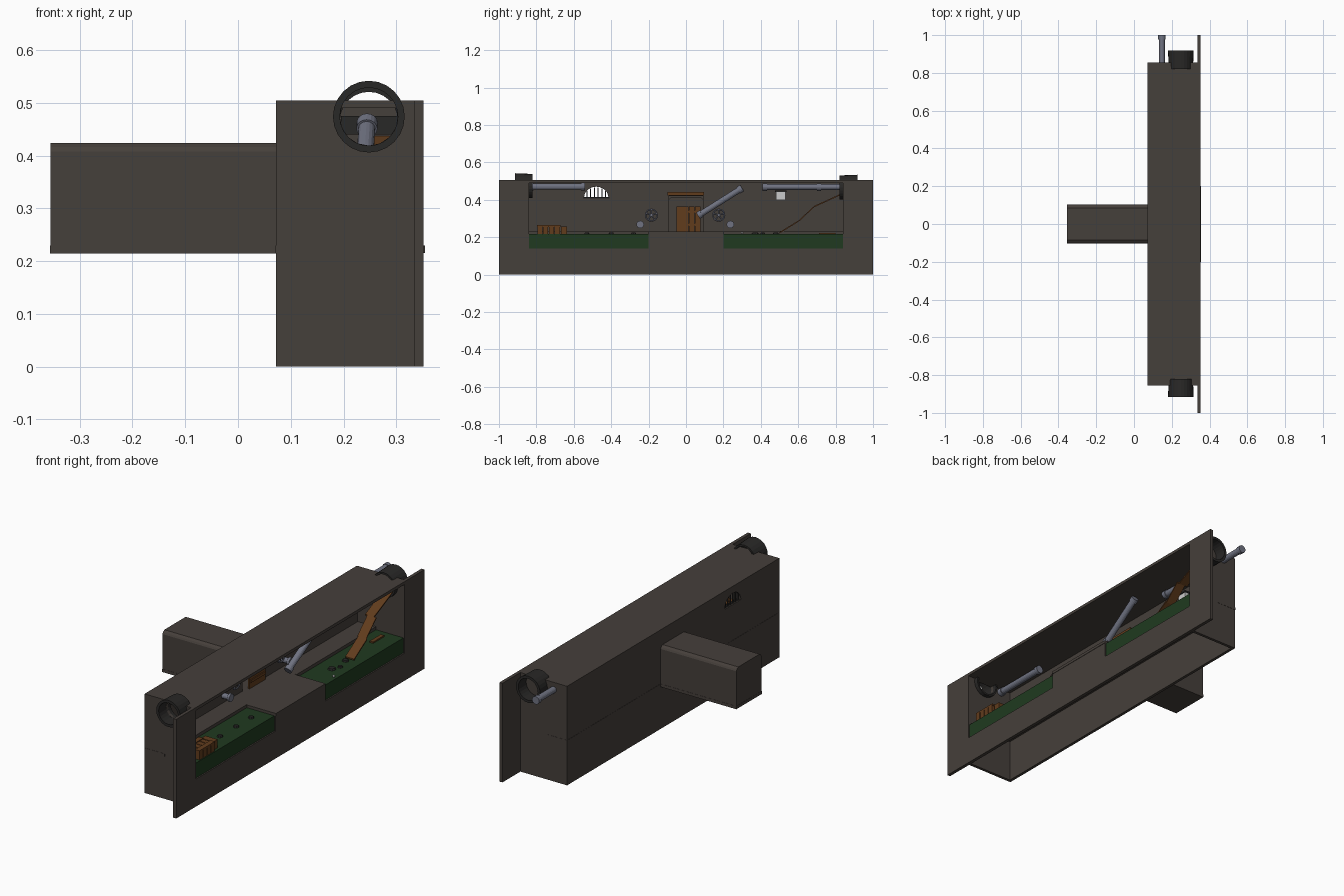
import bpy, bmesh, math
from mathutils import Vector

if "Cube" in bpy.data.objects:
    bpy.data.objects.remove(bpy.data.objects["Cube"])

def mat(name, c):
    m = bpy.data.materials.new(name)
    m.diffuse_color = (*c, 1)
    m.use_nodes = True
    m.node_tree.nodes["Principled BSDF"].inputs["Base Color"].default_value = m.diffuse_color
    return m

STONE = mat("stone", (.06, .05, .043))
DARK = mat("dark", (.022, .021, .02))
GREEN = mat("green_water", (.014, .042, .014))
WOOD = mat("wood", (.12, .045, .012))
METAL = mat("metal", (.16, .17, .22))
PALE = mat("pale", (.7, .7, .68))

def finish(name, bm, m):
    bmesh.ops.recalc_face_normals(bm, faces=bm.faces)
    me = bpy.data.meshes.new(name)
    bm.to_mesh(me)
    bm.free()
    o = bpy.data.objects.new(name, me)
    bpy.context.collection.objects.link(o)
    if m:
        me.materials.append(m)
    return o

def box(name, x, y, z, m=STONE):
    bm = bmesh.new()
    bmesh.ops.create_cube(bm, size=1)
    for v in bm.verts:
        v.co = [(a[0] + a[1]) / 2 + c * (a[1] - a[0]) for a, c in zip((x, y, z), v.co)]
    return finish(name, bm, m)

def rod(name, a, b, r, m=METAL, n=16, r2=None):
    a, b = Vector(a), Vector(b)
    bm = bmesh.new()
    bmesh.ops.create_cone(bm, cap_ends=True, segments=n, radius1=r,
                          radius2=r if r2 is None else r2, depth=(b - a).length)
    o = finish(name, bm, m)
    o.matrix_world = ((b - a).to_track_quat('Z', 'Y').to_matrix().to_4x4())
    o.location = (a + b) / 2
    return o

def prism(name, pts, axis, lo, hi, m=STONE):
    # closed outline extruded along x or y
    bm = bmesh.new()
    f = bm.faces.new([bm.verts.new((lo, p, q) if axis == 'x' else (p, lo, q)) for p, q in pts])
    r = bmesh.ops.extrude_face_region(bm, geom=[f])
    d = (hi - lo, 0, 0) if axis == 'x' else (0, hi - lo, 0)
    bmesh.ops.translate(bm, vec=d, verts=[v for v in r['geom'] if isinstance(v, bmesh.types.BMVert)])
    return finish(name, bm, m)

def cut(o, *cutters):
    for c in cutters:
        c.hide_render = True
        mod = o.modifiers.new("cut", 'BOOLEAN')
        mod.operation, mod.object, mod.solver = 'DIFFERENCE', c, 'EXACT'
        bpy.context.view_layer.objects.active = o
        bpy.ops.object.modifier_apply(modifier=mod.name)
        bpy.data.objects.remove(c)

def ring(name, y0, y1, r0, r1, inner, x, z):
    # tapered hollow pipe mouth
    bm = bmesh.new()
    loops = []
    for y, r in ((y0, r0), (y1, r1), (y1, inner), (y0, inner)):
        loops.append([bm.verts.new((x + r * math.cos(i * math.tau / 24), y,
                                    z + r * math.sin(i * math.tau / 24))) for i in range(24)])
    for k in range(4):
        A, B = loops[k], loops[(k + 1) % 4]
        for i in range(24):
            bm.faces.new((A[i], A[(i + 1) % 24], B[(i + 1) % 24], B[i]))
    return finish(name, bm, DARK)

# front plate with window and two channel notches
window = [(-.84, .14), (-.2, .14), (-.2, .226), (.2, .226), (.2, .14), (.84, .14), (.84, .49), (-.84, .49)]
plate = box("front_plate", (.335, .352), (-1, 1), (0, .505))
cut(plate, prism("window_cutter", window, 'x', .3, .4))

# back wall with doorway and arched vent
back = box("back_wall", (.072, .087), (-.855, .855), (0, .505))
arch = [(-.48 + .065 * math.cos(i * math.pi / 12), .412 + .058 * math.sin(i * math.pi / 12)) for i in range(13)]
cut(back, box("door_cutter", (.05, .12), (-.09, .09), (.23, .42)), prism("vent_cutter", arch, 'x', .05, .12))
for i in range(6):
    y = -.53 + i * .02
    box("vent_bar", (.077, .083), (y - .003, y + .003), (.41, .412 + .055 * math.sqrt(max(.1, 1 - ((y + .48) / .065) ** 2))), DARK)
box("vent_sill", (.08, .095), (-.55, -.41), (.406, .414), DARK)

# end walls and roof; the bottom stays open
left = box("left_wall", (.087, .335), (-.855, -.84), (0, .49))
cut(left, rod("hole_cutter", (.248, -.9, .474), (.248, -.8, .474), .055))
box("right_wall", (.087, .335), (.84, .855), (0, .49))
box("roof", (.087, .335), (-.855, .855), (.49, .505))

# walkway slabs and channels
box("walkway", (.071, .186), (-.856, .856), (.216, .23), STONE)
box("bridge_slab", (.186, .354), (-.2, .2), (.216, .23))
for s in (-1, 1):
    box("water_channel", (.186, .345), sorted((s * .2, s * .84)), (.14, .216), GREEN)
    box("channel_curb", (.18, .19), sorted((s * .2, s * .84)), (.216, .232))

# side tunnel, hollow with chamfered roof edges
def tunnel_outline(w, lo, hi, c):
    return [(-w, lo), (w, lo), (w, hi - c), (w - c * .3, hi - c * .5), (w - c, hi), (c - w, hi), (c * .3 - w, hi - c * .5), (-w, hi - c)]
tunnel = prism("side_tunnel", tunnel_outline(.102, .217, .424, .016), 'x', -.355, .072)
cut(tunnel, prism("tunnel_cutter", tunnel_outline(.09, .23, .412, .012), 'x', -.34, .1))
box("tunnel_floor", (-.356, .072), (-.103, .103), (.215, .23))

# plank door and lintel
for i in range(4):
    box("door_plank", (.092, .1), (-.05 + i * .0325, -.02 + i * .0325), (.23, .365), WOOD)
for z in (.26, .33):
    box("door_batten", (.1, .105), (-.045, .075), (z, z + .014), WOOD)
box("door_lintel", (.08, .105), (-.1, .095), (.424, .442), WOOD)

# pipe mouths at both ends
ring("pipe_mouth_left", -.915, -.82, .068, .064, .055, .248, .474)
ring("pipe_mouth_right", .82, .918, .064, .068, .055, .248, .466)
box("pipe_grille", (.195, .305), (.825, .84), (.44, .475), DARK)

# ceiling pipes, fallen pipe and collars
pipes = [((.148, -.838, .47), (.148, -.54, .47)), ((.148, .41, .468), (.148, 1, .468)),
         ((.235, .065, .315), (.245, .3, .463))]
for a, b in pipes:
    rod("pipe", a, b, .016)
    A, B = Vector(a), Vector(b)
    d = (B - A).normalized()
    for t in (0, (B - A).length - .022):
        rod("pipe_collar", A + d * t, A + d * (t + .022), .02)
rod("pipe_collar", (.148, .7, .468), (.148, .722, .468), .02)

# valve wheels and wall stubs
for y, ys in ((-.185, -.245), (.175, .237)):
    bpy.ops.mesh.primitive_torus_add(location=(.12, y, .318), rotation=(0, math.pi / 2, 0),
        major_radius=.031, minor_radius=.004, major_segments=20, minor_segments=6)
    bpy.context.object.name = "valve_wheel"
    bpy.context.object.data.materials.append(METAL)
    rod("valve_stem", (.087, y, .318), (.125, y, .318), .008, n=10)
    for i in range(5):
        a = i * math.tau / 5
        rod("valve_spoke", (.12, y, .318), (.12, y + .03 * math.sin(a), .318 + .03 * math.cos(a)), .004, n=6)
    rod("wall_stub", (.087, ys, .268), (.13, ys, .268), .014)
    rod("stub_flange", (.122, ys, .268), (.135, ys, .268), .02)

# wall lamp
box("wall_lamp", (.087, .12), (.48, .532), (.4, .445), PALE)
box("lamp_hood", (.087, .125), (.476, .536), (.442, .45), DARK)

# crate of slats in left channel
for i in range(4):
    y = -.795 + i * .031
    box("crate_slat", (.25, .34), (y, y + .027), (.216, .26), WOOD)
for x in (.25, .315):
    box("crate_rail", (x, x + .025), (-.797, -.672), (.255, .264), WOOD)
box("small_crate", (.26, .33), (-.668, -.635), (.216, .258), WOOD)

# broken boardwalk falling into right channel
path = [(.838, .43, .262), (.685, .36, .275), (.605, .285, .28), (.5, .22, .28)]
for (y0, z0, x0), (y1, z1, _) in zip(path, path[1:]):
    prism("broken_plank", [(y0, z0), (y1, z1), (y1, z1 + .007), (y0, z0 + .007)], 'x', x0 - .025, x0 + .025, WOOD)
box("floating_plank", (.245, .265), (.71, .8), (.214, .223), WOOD)

# stones in the water and a pale pebble
for x, y, r in ((.27, -.53, .016), (.27, -.4, .016), (.27, -.28, .016), (.27, .37, .022), (.29, .41, .014), (.27, .48, .018)):
    rod("stone", (x, y, .212), (x, y, .224), r, DARK, 8, r * .7)
bpy.ops.mesh.primitive_ico_sphere_add(subdivisions=2, radius=.007, location=(.33, .3, .223))
bpy.context.object.name = "pebble"
bpy.context.object.data.materials.append(PALE)
